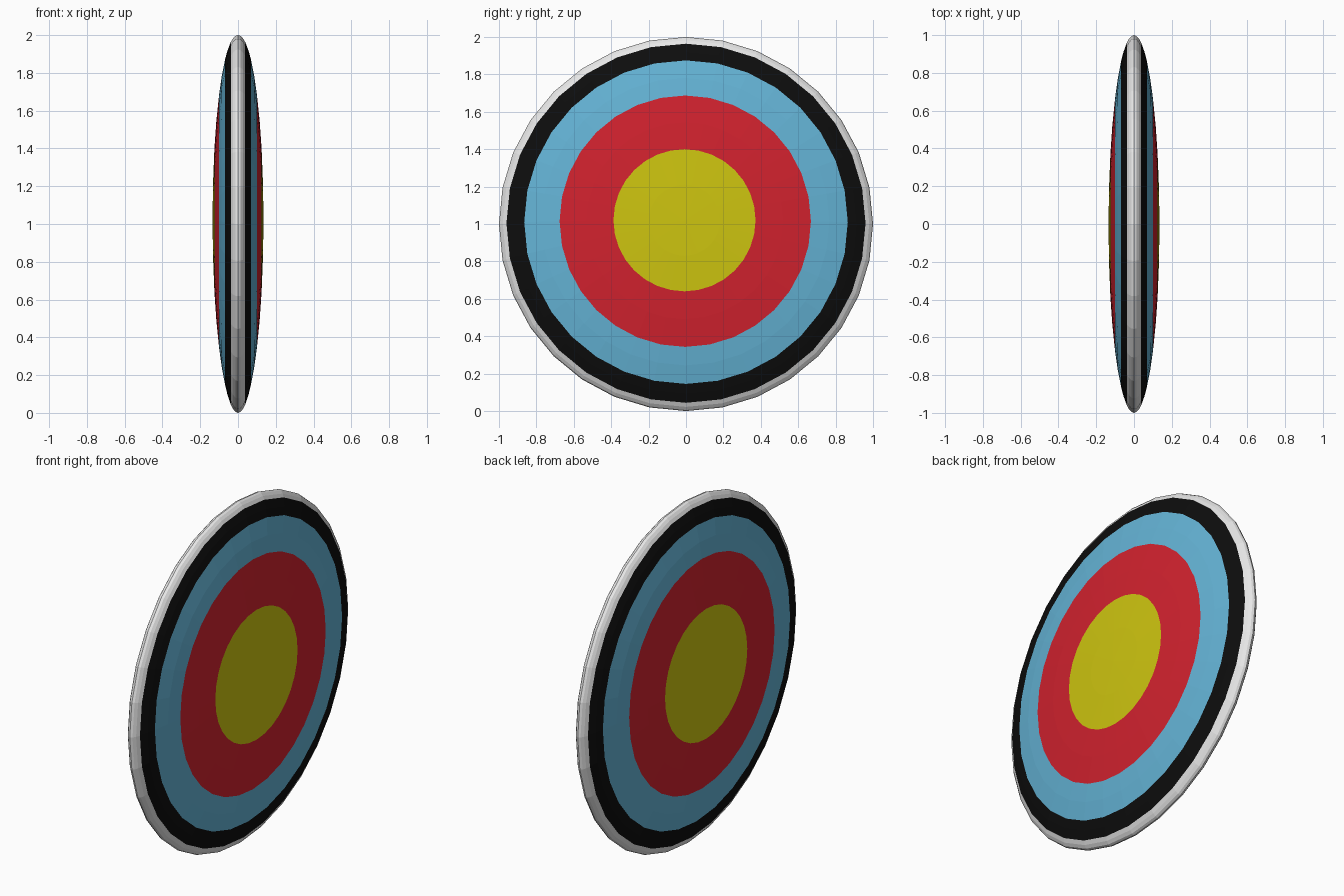
import bpy, bmesh, math

if "Cube" in bpy.data.objects:
    bpy.data.objects.remove(bpy.data.objects["Cube"])

SIDES = 32
HALF = 0.135  # half thickness of the lens-shaped disc

# colour, linear rgb, outer radius, small offset of the ring centre (y, z)
BANDS = [
    ("yellow", (0.62, 0.56, 0.005), 0.38, (-0.008, 0.02)),
    ("red", (0.65, 0.016, 0.028), 0.672, (-0.004, 0.015)),
    ("light blue", (0.13, 0.46, 0.68), 0.865, (0.0, 0.01)),
    ("black", (0.004, 0.004, 0.004), 0.96, (0.0, 0.004)),
    ("white", (0.80, 0.80, 0.80), 1.0, (0.0, 0.0)),
]
STEPS = [2, 2, 2, 2, 3]  # profile subdivisions per band


def ring(bm, r, side, off):
    x = side * HALF * math.sqrt(max(0.0, 1 - r * r))
    pts = [2 * math.pi * i / SIDES for i in range(SIDES)]
    return [bm.verts.new((x, off[0] + r * math.cos(a), 1 + off[1] + r * math.sin(a)))
            for a in pts]


# Bulging target disc: both faces are lathed around x and meet at the rim
bm = bmesh.new()
for side in (-1, 1):
    prev, r0, off0 = None, 0.0, BANDS[0][3]
    for index, (_, _, r1, off1) in enumerate(BANDS):
        for k in range(1, STEPS[index] + 1):
            t = k / STEPS[index]
            if index == 4:
                t = math.sin(t * math.pi / 2)  # rounder rim
            off = [p + (q - p) * t for p, q in zip(off0, off1)]
            cur = ring(bm, r0 + (r1 - r0) * t, side, off)
            if prev is None:
                centre = bm.verts.new((side * HALF, off0[0], 1 + off0[1]))
            for i in range(SIDES):
                j = (i + 1) % SIDES
                if prev is None:
                    f = bm.faces.new((centre, cur[i], cur[j]))
                else:
                    f = bm.faces.new((prev[i], cur[i], cur[j], prev[j]))
                f.material_index = index
            prev = cur
        r0, off0 = r1, off1
bmesh.ops.remove_doubles(bm, verts=bm.verts, dist=0.0005)
bmesh.ops.recalc_face_normals(bm, faces=bm.faces)

mesh = bpy.data.meshes.new("target_disc")
bm.to_mesh(mesh)
bm.free()
for name, rgb, _, _ in BANDS:
    mat = bpy.data.materials.new(name)
    mat.diffuse_color = (*rgb, 1)
    mat.use_nodes = True
    mat.node_tree.nodes["Principled BSDF"].inputs["Base Color"].default_value = mat.diffuse_color
    mesh.materials.append(mat)
disc = bpy.data.objects.new("target_disc", mesh)
bpy.context.collection.objects.link(disc)
